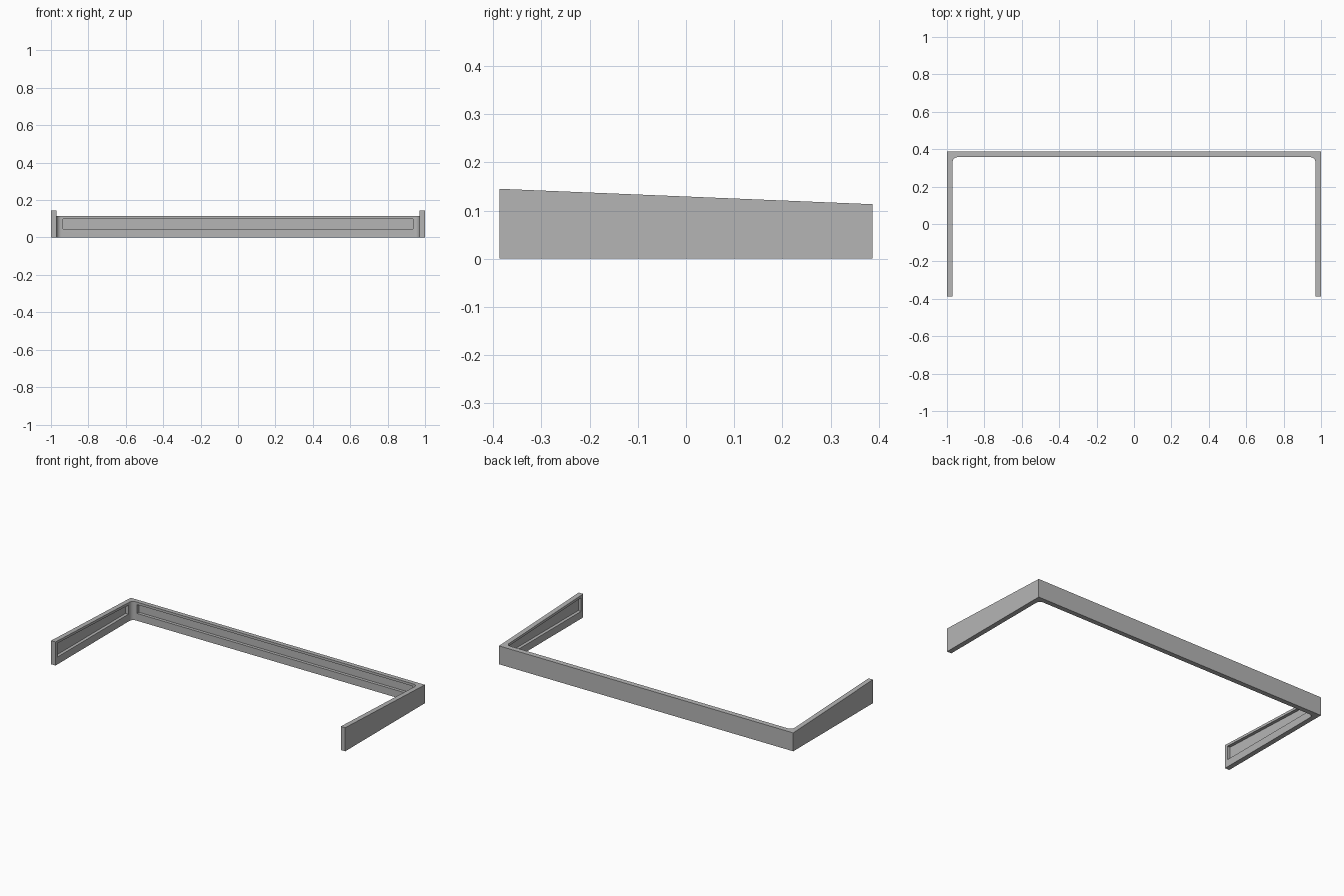
import bpy, bmesh, math

cube = bpy.data.objects.get("Cube")
if cube:
    bpy.data.objects.remove(cube, do_unlink=True)

HALF_X, HALF_Y = 1.0, 0.387   # outer half sizes
WALL = 0.03                   # wall thickness
FILLET = 0.026                # inner corner radius
DEPTH = 0.019                 # groove depth
LEDGE = 0.045                 # groove floor height
LIP = 0.015                   # wall left above the groove


def top_height(y):
    return 0.129 - 0.0413 * y


# Single grey material
grey = bpy.data.materials.new("plain_grey")
grey.use_nodes = True
colour = (0.46, 0.46, 0.46, 1)
grey.diffuse_color = colour
grey.node_tree.nodes["Principled BSDF"].inputs["Base Color"].default_value = colour


def prism(name, outline, bottom, drop):
    """Extrude a plan outline from a flat bottom up to the sloping top."""
    bm = bmesh.new()
    base = bm.faces.new([bm.verts.new((x, y, bottom)) for x, y in outline])
    raised = bmesh.ops.extrude_face_region(bm, geom=[base])["geom"]
    for v in raised:
        if isinstance(v, bmesh.types.BMVert):
            v.co.z = top_height(v.co.y) - drop
    bmesh.ops.recalc_face_normals(bm, faces=bm.faces)
    mesh = bpy.data.meshes.new(name)
    bm.to_mesh(mesh)
    bm.free()
    mesh.materials.append(grey)
    obj = bpy.data.objects.new(name, mesh)
    bpy.context.collection.objects.link(obj)
    return obj


def rectangle(x0, x1, y0, y1):
    return [(x0, y0), (x1, y0), (x1, y1), (x0, y1)]


# U-shaped frame with rounded inner corners
inner_x, inner_y = HALF_X - WALL, HALF_Y - WALL
half = [(HALF_X, HALF_Y), (HALF_X, -HALF_Y), (inner_x, -HALF_Y)]
for i in range(9):
    a = math.radians(90) * i / 8
    half.append((inner_x - FILLET + FILLET * math.cos(a),
                 inner_y - FILLET + FILLET * math.sin(a)))
frame = prism("u_frame", half + [(-x, y) for x, y in reversed(half)], 0, 0)

# Recessed grooves along the inner faces
arm_start, arm_end = -HALF_Y + 0.02, inner_y - 0.035
back_half = inner_x - 0.035
cutters = [prism("back_groove_cutter",
                 rectangle(-back_half, back_half, inner_y - 0.02, inner_y + DEPTH),
                 LEDGE, LIP)]
for name, side in (("left", 1), ("right", -1)):
    xs = sorted((side * (inner_x - 0.02), side * (inner_x + DEPTH)))
    cutters.append(prism(name + "_groove_cutter",
                         rectangle(*xs, arm_start, arm_end), LEDGE, LIP))

bpy.context.view_layer.objects.active = frame
for cutter in cutters:
    cutter.hide_render = True
    mod = frame.modifiers.new("groove", "BOOLEAN")
    mod.operation = "DIFFERENCE"
    mod.solver = "EXACT"
    mod.object = cutter
    bpy.ops.object.modifier_apply(modifier=mod.name)
    bpy.data.objects.remove(cutter, do_unlink=True)

# Smooth the fillets, keep edges crisp
bpy.ops.object.select_all(action="DESELECT")
frame.select_set(True)
bpy.ops.object.shade_smooth_by_angle(angle=math.radians(30))
